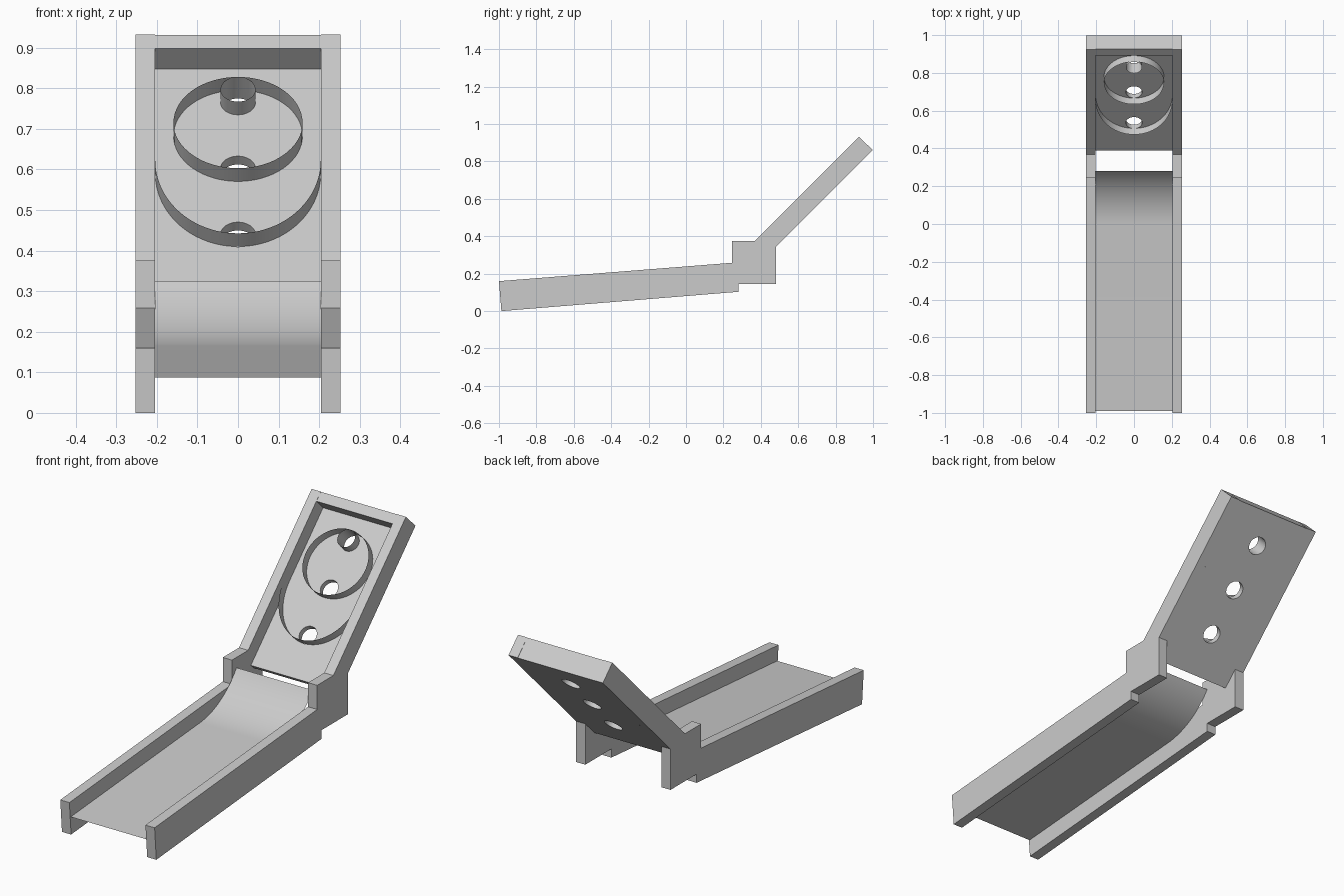
import bpy, bmesh, math
from mathutils import Matrix, Vector

if "Cube" in bpy.data.objects:
    bpy.data.objects.remove(bpy.data.objects["Cube"])

INNER, OUTER = 0.204, 0.253
# Board frame: local x = width, y = up the slope, z = out of the board face
BOARD = Matrix.Translation((0, 0.39, 0.294)) @ Matrix.Rotation(math.radians(45), 4, 'X')


def make(name, verts, faces, matrix=Matrix(), smooth=False):
    mesh = bpy.data.meshes.new(name)
    mesh.from_pydata([matrix @ Vector(v) for v in verts], [], faces)
    if smooth:
        mesh.polygons.foreach_set("use_smooth", [True] * len(mesh.polygons))
    else:
        bm = bmesh.new()
        bm.from_mesh(mesh)
        bmesh.ops.recalc_face_normals(bm, faces=bm.faces)
        bm.to_mesh(mesh)
        bm.free()
    obj = bpy.data.objects.new(name, mesh)
    bpy.context.collection.objects.link(obj)
    return obj


def prism(name, profile, axis_point, a, b, matrix=Matrix()):
    """Extrude a closed 2D profile from a to b."""
    n = len(profile)
    verts = [axis_point(p, t) for t in (a, b) for p in profile]
    faces = [list(range(n))[::-1], list(range(n, 2 * n))]
    faces += [[i, (i + 1) % n, n + (i + 1) % n, n + i] for i in range(n)]
    return make(name, verts, faces, matrix)


def strip(name, path, lift, matrix=Matrix(), closed=False):
    """Thin smooth wall: a path swept along the lift vector."""
    n = len(path)
    verts = [Vector(p) for p in path] + [Vector(p) + Vector(lift) for p in path]
    faces = [[i, (i + 1) % n, n + (i + 1) % n, n + i] for i in range(n if closed else n - 1)]
    return make(name, verts, faces, matrix, smooth=True)


def arc(cu, rx, ru, start, end, n):
    angles = [math.radians(start + (end - start) * i / n) for i in range(n + 1)]
    return [(rx * math.cos(t), cu + ru * math.sin(t), 0) for t in angles]


along_x = lambda p, t: (t, p[0], p[1])
along_z = lambda p, t: (p[0], p[1], t)
rect = lambda u0, u1: [(-INNER, u0), (INNER, u0), (INNER, u1), (-INNER, u1)]

# Side panels: lane rail, joint block and board frame in one profile
side = [(-1, 0.16), (-0.987, 0), (0.28, 0.103), (0.28, 0.145), (0.48, 0.145), (0.48, 0.343),
        (0.998, 0.861), (0.925, 0.932), (0.369, 0.375), (0.245, 0.375), (0.245, 0.258)]
for label, s in (("left", -1), ("right", 1)):
    prism(label + "_side_panel", side, along_x, s * INNER, s * OUTER)

# Lane surface: straight run, then an arc curling up into the launch ramp
slope = math.atan(0.079)
y0, z0 = 0.0, 0.165
end_angle = 2 * math.atan2(0.325 - z0, 0.28 - y0) - slope
radius = (0.28 - y0) / (math.sin(end_angle) - math.sin(slope))
lane = [(-INNER, -0.99, z0 - 0.99 * 0.079)]
for i in range(25):
    t = slope + (end_angle - slope) * i / 24
    lane.append((-INNER, y0 + radius * (math.sin(t) - math.sin(slope)),
                 z0 + radius * (math.cos(slope) - math.cos(t))))
strip("lane_and_ramp", lane, (2 * INNER, 0, 0))

# Target board with three ball holes
board = prism("target_board", rect(0, 0.782), along_z, -0.029, 0, BOARD)
HOLES = (0.206, 0.436, 0.666)
for u in HOLES:
    circle = [p[:2] for p in arc(u, 0.043, 0.043, 0, 360, 40)[:-1]]
    cutter = prism("hole_cutter", circle, along_z, -0.1, 0.1, BOARD)
    cutter.hide_render = True
    mod = board.modifiers.new("hole", 'BOOLEAN')
    mod.operation = 'DIFFERENCE'
    mod.solver = 'EXACT'
    mod.object = cutter
    bpy.context.view_layer.objects.active = board
    bpy.ops.object.modifier_apply(modifier=mod.name)
    bpy.data.objects.remove(cutter)

# Frame bar across the top of the board
prism("board_top_bar", rect(0.782, 0.829), along_z, -0.029, 0.072, BOARD)

# Scoring rings: thin walls standing on the board
WALL = (0, 0, 0.046)
strip("outer_catch_arc", arc(0.419, INNER, 0.255, 180, 360, 48), WALL, BOARD)
strip("middle_ring", arc(0.55, 0.159, 0.159, 0, 360, 64)[:-1], WALL, BOARD, closed=True)
strip("top_hole_collar", arc(HOLES[2], 0.043, 0.043, 0, 360, 40)[:-1], WALL, BOARD, closed=True)
